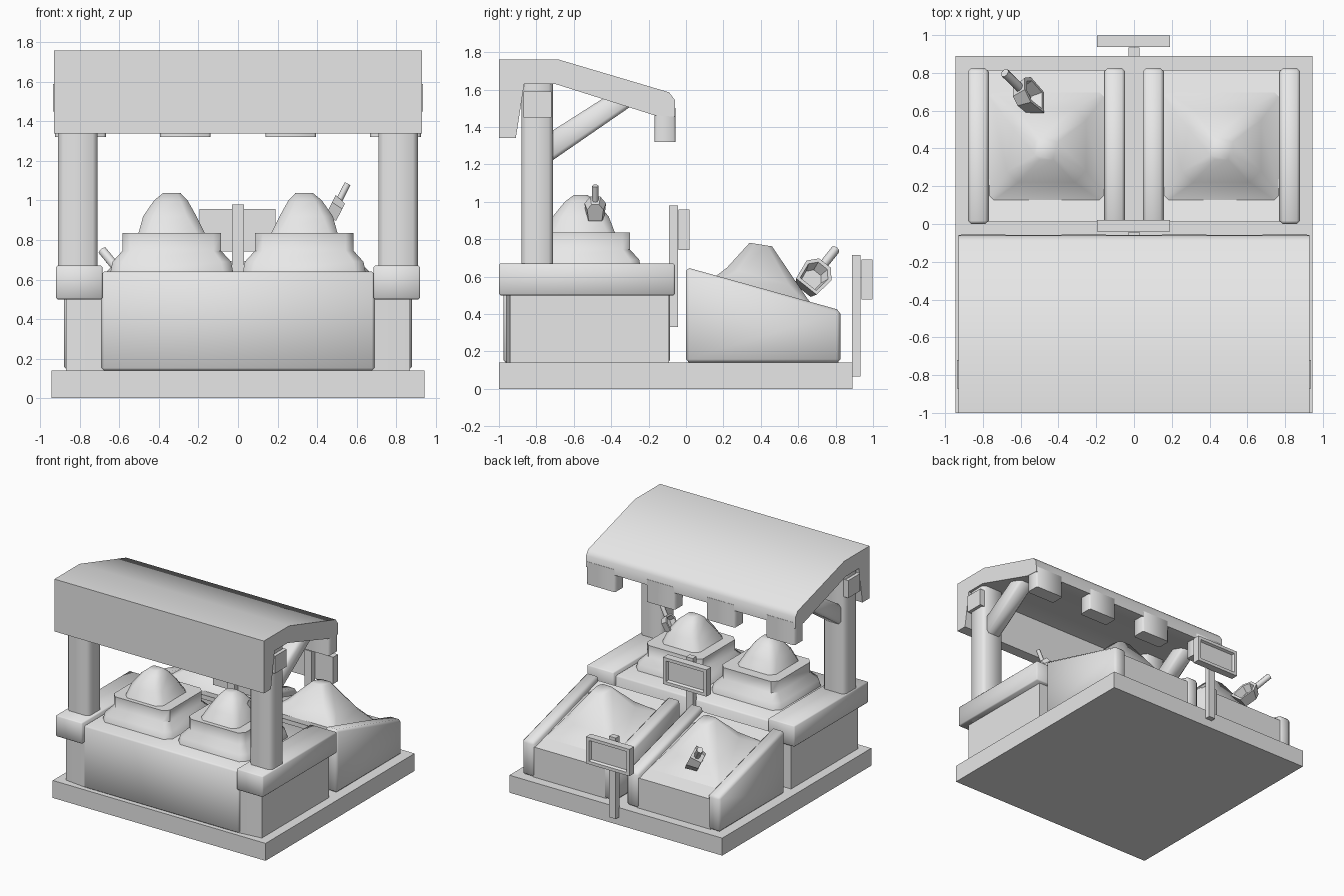
import bpy, bmesh, math
from mathutils import Matrix, Vector

if "Cube" in bpy.data.objects:
    bpy.data.objects.remove(bpy.data.objects["Cube"], do_unlink=True)

grey = bpy.data.materials.new("plain_grey")
grey.use_nodes = True
grey.diffuse_color = (0.8, 0.8, 0.8, 1)
grey.node_tree.nodes["Principled BSDF"].inputs["Base Color"].default_value = (0.8, 0.8, 0.8, 1)


def finish(name, bm, angle=30, bevel=0.0):
    """Turn a bmesh into a shaded object, with an optional bevel."""
    bmesh.ops.recalc_face_normals(bm, faces=bm.faces)
    if bevel:
        bmesh.ops.bevel(bm, geom=list(bm.edges), offset=bevel, segments=1,
                        affect='EDGES', clamp_overlap=True)
    me = bpy.data.meshes.new(name)
    bm.to_mesh(me)
    bm.free()
    me.materials.append(grey)
    ob = bpy.data.objects.new(name, me)
    bpy.context.collection.objects.link(ob)
    bpy.ops.object.select_all(action='DESELECT')
    ob.select_set(True)
    bpy.context.view_layer.objects.active = ob
    if angle:
        bpy.ops.object.shade_smooth_by_angle(angle=math.radians(angle))
    return ob


def loft(name, rings, angle=30, bevel=0.0, matrix=None):
    """Skin a list of equal-length point rings and cap both ends."""
    bm = bmesh.new()
    rows = [[bm.verts.new(p) for p in ring] for ring in rings]
    n = len(rows[0])
    for a, b in zip(rows, rows[1:]):
        for i in range(n):
            j = (i + 1) % n
            bm.faces.new((a[i], a[j], b[j], b[i]))
    bm.faces.new(rows[0])
    bm.faces.new(rows[-1])
    if matrix:
        bm.transform(matrix)
    return finish(name, bm, angle, bevel)


def side_profile(name, pts, x0, x1, **kw):
    """Extrude a (y, z) outline along x."""
    return loft(name, [[(x, y, z) for y, z in pts] for x in (x0, x1)], **kw)


def box(name, x0, x1, y0, y1, z0, z1, **kw):
    return side_profile(name, [(y0, z0), (y1, z0), (y1, z1), (y0, z1)], x0, x1, **kw)


def rounded_ring(cx, cy, hx, hy, z, c):
    """Rectangle with cut corners; z may be a function of y."""
    pts = [(hx, -hy + c), (hx, hy - c), (hx - c, hy), (-hx + c, hy),
           (-hx, hy - c), (-hx, -hy + c), (-hx + c, -hy), (hx - c, -hy)]
    return [(cx + x, cy + y, z(cy + y) if callable(z) else z) for x, y in pts]


def sign(name, y, z):
    """Post with a framed board on its rear side."""
    box(name + "_post", -0.03, 0.03, y, y + 0.047, z, z + 0.65)
    bm = bmesh.new()
    bmesh.ops.create_cube(bm, size=1, matrix=Matrix.Translation((-0.003, y + 0.08, z + 0.52))
                          @ Matrix.Diagonal((0.385, 0.06, 0.215, 1)))
    bm.normal_update()
    face = [f for f in bm.faces if f.normal.y > 0.9]
    bmesh.ops.inset_region(bm, faces=face, thickness=0.035)
    bmesh.ops.inset_region(bm, faces=face, thickness=0.012, depth=-0.02)
    finish(name + "_board", bm)


def scoop(name, tip, end, opening, size):
    """Shield-shaped hollow bowl on a round handle, from tip to handle end."""
    tip, end = Vector(tip), Vector(end)
    axis = (end - tip).normalized()
    front = Vector(opening)
    front = (front - axis * front.dot(axis)).normalized()
    side = front.cross(axis)
    m = Matrix((side, front, axis)).transposed().to_4x4()
    m.translation = tip
    length = (end - tip).length
    s = size
    outline = [(-0.07, 0), (0.07, 0), (0.085, 0.13), (0.04, 0.19), (-0.04, 0.19), (-0.085, 0.13)]

    def ring(k, y):
        return [(x * k * s, y * s, (0.09 + (z - 0.09) * k) * s) for x, z in outline]

    loft(name + "_bowl", [ring(0.75, -0.05), ring(1, 0.04), ring(0.78, 0.04), ring(0.6, -0.02)],
         matrix=m)
    r = 0.024 * s
    loft(name + "_handle", [[(r * math.cos(a * math.pi / 4), r * math.sin(a * math.pi / 4), z)
                             for a in range(8)] for z in (0.17 * s, length)], angle=50, matrix=m)


# Base and front counter
box("base", -0.945, 0.945, -1.0, 0.89, 0, 0.14)
box("counter_centre", -0.69, 0.69, -0.975, -0.085, 0.14, 0.64, bevel=0.012, angle=50)

# Mirrored counter sides, posts and braces
for side, s in (("left", 1), ("right", -1)):
    loft("counter_side_" + side,
         [[(s * x, y, z) for x, y in ((0.6, -0.96), (0.69, -0.96), (0.87, -0.94), (0.87, -0.09), (0.6, -0.09))]
          for z in (0.14, 0.52)], angle=40)
    box("armrest_" + side, s * 0.685, s * 0.922, -1.0, -0.06, 0.5, 0.67, bevel=0.008, angle=100)
    loft("post_" + side, [rounded_ring(s * 0.81, -0.795, 0.1, 0.085, z, 0.025) for z in (0.5, 1.66)],
         angle=60)
    box("post_block_" + side, s * 0.84, s * 0.937, -0.87, -0.72, 1.45, 1.59)
    side_profile("brace_" + side, [(-0.73, 1.21), (-0.73, 1.37), (-0.40, 1.58), (-0.28, 1.52)],
                 s * 0.74, s * 0.88, bevel=0.02, angle=50)

# Canopy with a deep front panel and a sloping rear
canopy = [(-1.0, 1.34), (-1.0, 1.76), (-0.68, 1.76), (-0.09, 1.585), (-0.06, 1.545), (-0.058, 1.455),
          (-0.168, 1.462), (-0.70, 1.63), (-0.865, 1.63), (-0.91, 1.34)]
side_profile("canopy", canopy, -0.93, 0.93, angle=75)

# Hanging tabs along the rear edge
for i, cx in enumerate((-0.797, -0.267, 0.267, 0.797)):
    loft("canopy_tab_%d" % (i + 1),
         [rounded_ring(cx, -0.112, 0.128, 0.057, 1.32, 0.012),
          rounded_ring(cx, -0.112, 0.13, 0.055, 1.5, 0.012)], angle=50)

# Flared tubs with heaped goods on the counter
for side, s in (("left", 1), ("right", -1)):
    cx = s * 0.335
    loft("tub_" + side, [rounded_ring(cx, -0.54, hx, hx - 0.01, z, c) for hx, z, c in
                         ((0.312, 0.63, 0.05), (0.30, 0.69, 0.05), (0.25, 0.745, 0.04),
                          (0.25, 0.835, 0.04))], angle=45)
    loft("tub_heap_" + side, [rounded_ring(cx + s * dx, -0.563, hx, hy, z, c) for dx, hx, hy, z, c in
                              ((0, 0.17, 0.185, 0.83, 0.04), (0.01, 0.135, 0.15, 0.92, 0.05),
                               (0.005, 0.085, 0.085, 1.0, 0.035), (0.0, 0.045, 0.035, 1.037, 0.015))],
         angle=60)


def slope(y):
    """Height of the rear bin lid line."""
    return 0.61 - 0.28 * y


# Sloping rear bins with side panels and heaps
for side, s in (("left", 1), ("right", -1)):
    for part, x0, x1 in (("inner", 0.047, 0.157), ("outer", 0.77, 0.88)):
        side_profile("bin_panel_%s_%s" % (part, side),
                     [(0.0, 0.14), (0.0, 0.65), (0.825, 0.42), (0.825, 0.14)],
                     s * x0, s * x1, bevel=0.018, angle=50)
    side_profile("bin_body_" + side, [(0.01, 0.14), (0.01, slope(0)), (0.815, slope(0.815)), (0.815, 0.14)],
                 s * 0.14, s * 0.79)
    cx = s * 0.463
    loft("bin_heap_" + side,
         [rounded_ring(cx, 0.41, 0.31, 0.29, lambda y: slope(y) - 0.005, 0.02),
          rounded_ring(cx, 0.415, 0.21, 0.195, lambda y: slope(y) + 0.10, 0.06),
          rounded_ring(cx, 0.40, 0.06, 0.06, lambda y: 0.835 - 0.16 * y, 0.025)], angle=60)

# Signs and scoops
sign("middle_sign", -0.09, 0.33)
sign("rear_sign", 0.887, 0.065)
scoop("tub_scoop", (0.46, -0.485, 0.90), (0.555, -0.485, 1.085), (-0.89, 0, 0.45), 0.68)
scoop("bin_scoop", (-0.51, 0.63, 0.53), (-0.685, 0.80, 0.745), (0.7, 0.4, 0.5), 1.0)
